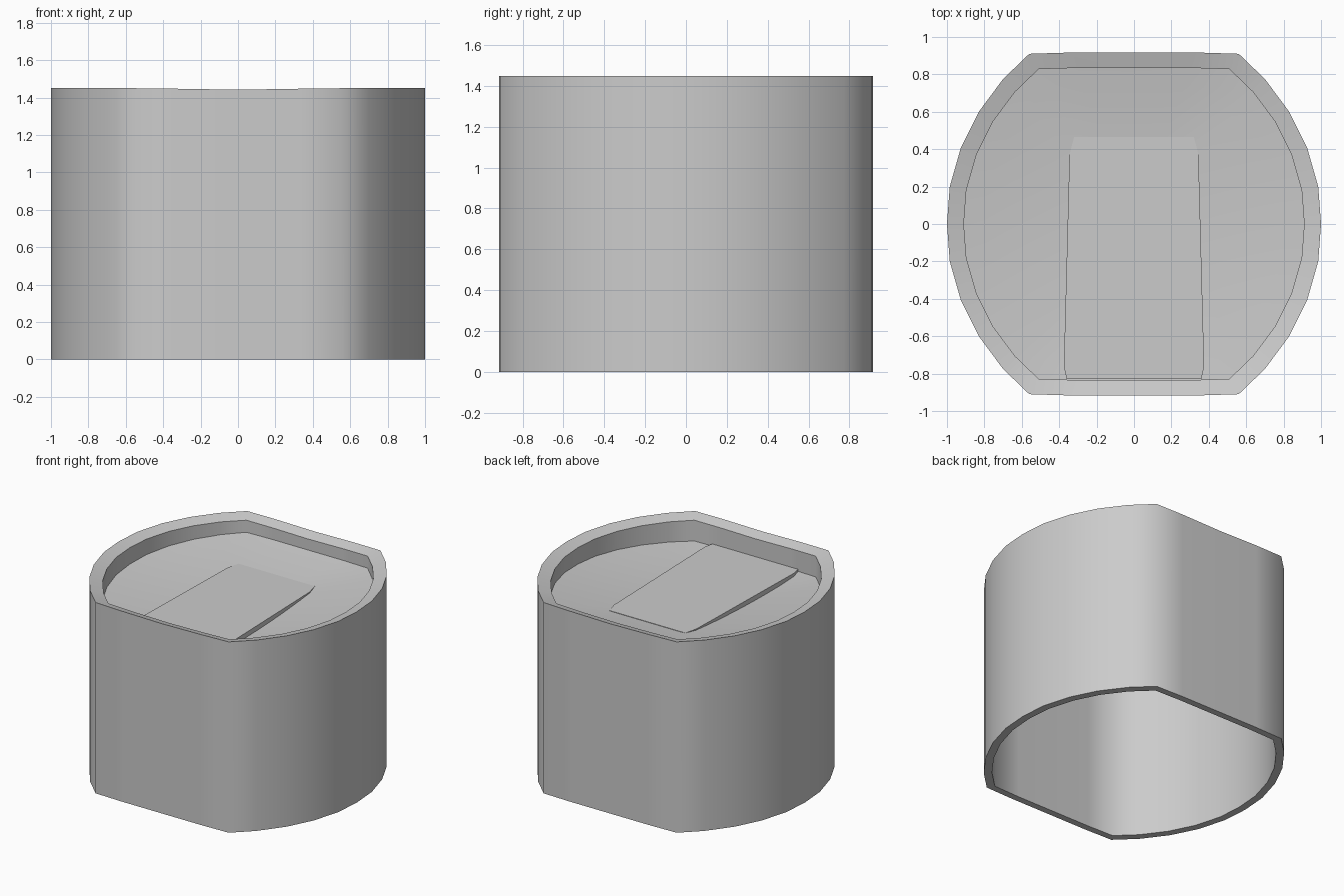
import bpy, bmesh, math

if "Cube" in bpy.data.objects:
    bpy.data.objects.remove(bpy.data.objects["Cube"])

# Quarter outline of the barrel: flattened front/back, rounded sides
QUARTER = [(1.0, 0.0), (0.985, 0.20), (0.925, 0.41), (0.83, 0.60),
           (0.70, 0.775), (0.56, 0.91), (0.33, 0.917), (0.0, 0.917)]


def outline():
    right = QUARTER[:-1]
    half = right + [QUARTER[-1]] + [(-x, y) for x, y in reversed(right)]
    return half + [(-x, -y) for x, y in half[1:-1]]


def finish(bm, name, angle):
    bmesh.ops.recalc_face_normals(bm, faces=bm.faces)
    mesh = bpy.data.meshes.new(name)
    bm.to_mesh(mesh)
    bm.free()
    ob = bpy.data.objects.new(name, mesh)
    bpy.context.collection.objects.link(ob)
    bpy.ops.object.select_all(action='DESELECT')
    ob.select_set(True)
    bpy.context.view_layer.objects.active = ob
    bpy.ops.object.shade_smooth_by_angle(angle=math.radians(angle))
    return ob


def loft(name, sections, angle):
    """Join scaled outlines (sx, sy, z function) and cap both ends."""
    bm = bmesh.new()
    pts = outline()
    rings = [[bm.verts.new((x * sx, y * sy, zf(x * sx, y * sy))) for x, y in pts]
             for sx, sy, zf in sections]
    n = len(pts)
    for a, b in zip(rings, rings[1:]):
        for i in range(n):
            j = (i + 1) % n
            bm.faces.new((a[i], a[j], b[j], b[i]))
    for ring, flip in ((rings[0], True), (rings[-1], False)):
        bm.faces.new(ring[::-1] if flip else ring)
    return finish(bm, name, angle)


def level(z):
    return lambda x, y: z


def rim(z):
    # the rim dips slightly along the flats
    return lambda x, y: z - (0.008 * max(0, 1 - abs(x) / 0.5) if abs(y) > 0.7 else 0)


def dish(t):
    # shallow bowl, a little lower at the front
    return lambda x, y: 1.245 + 0.055 * t * t + 0.04 * y


# Barrel: hollow underside, outer wall, rim and dished top in one shell
sections = [(0.945, 0.945, level(1.17)), (0.945, 0.945, level(0.0)),
            (1, 1, level(0.0)), (1, 1, rim(1.45)), (0.91, 0.91, rim(1.425))]
sections += [(0.91 * t, 0.91 * t, dish(t))
             for t in (1, 0.88, 0.75, 0.6, 0.45, 0.3, 0.15)]
loft("dished_barrel", sections, 50)

# Flat tongue lying in the dish
side = [(0.36, -0.83), (0.375, -0.76), (0.345, 0.37), (0.32, 0.465)]
bm = bmesh.new()
face = bm.faces.new([bm.verts.new((x, y, 1.22))
                     for x, y in side + [(-x, y) for x, y in reversed(side)]])
top = bmesh.ops.extrude_face_region(bm, geom=[face])
for v in top["geom"]:
    if isinstance(v, bmesh.types.BMVert):
        v.co.z = 1.284
finish(bm, "flat_tongue", 30)
